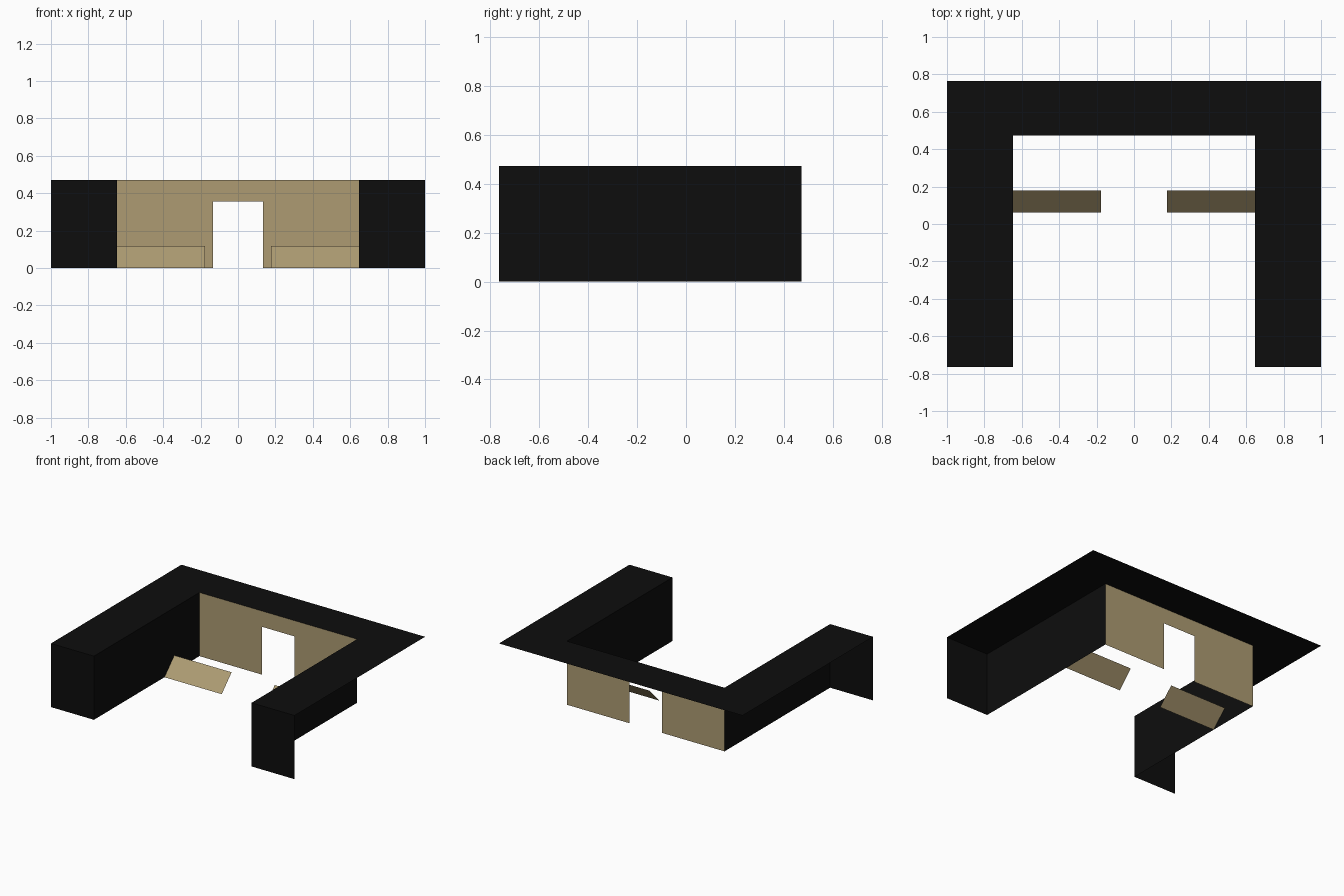
import bpy

cube = bpy.data.objects.get("Cube")
if cube:
    bpy.data.objects.remove(cube, do_unlink=True)


def make_material(name, rgb):
    mat = bpy.data.materials.new(name)
    mat.use_nodes = True
    mat.diffuse_color = (*rgb, 1)
    bsdf = next(n for n in mat.node_tree.nodes if n.type == 'BSDF_PRINCIPLED')
    bsdf.inputs["Base Color"].default_value = (*rgb, 1)
    return mat


black = make_material("black", (0.004, 0.004, 0.004))
tan = make_material("tan", (0.42, 0.33, 0.17))


def panel(name, outline, mat):
    """One flat sheet from its outline, counter-clockwise seen from its face."""
    mesh = bpy.data.meshes.new(name)
    mesh.from_pydata(outline, [], [range(len(outline))])
    mesh.materials.append(mat)
    obj = bpy.data.objects.new(name, mesh)
    bpy.context.collection.objects.link(obj)
    return obj


OUT, INN = 1.0, 0.647        # outer and inner half widths
FRONT, WALL, BACK = -0.765, 0.472, 0.765
H = 0.472                    # height
DOOR, DOOR_H = 0.134, 0.355  # doorway half width and height


def mirrored(half):
    """Complete a left-right symmetric outline from its +x half."""
    return half + [(-x, y, z) for x, y, z in reversed(half)]


# U-shaped top sheet, open towards the front
panel("top_sheet", mirrored([(INN, WALL, H), (INN, FRONT, H),
                             (OUT, FRONT, H), (OUT, BACK, H)])[::1], black)

# Back wall with a doorway
panel("back_wall", mirrored([(DOOR, WALL, DOOR_H), (DOOR, WALL, 0),
                             (INN, WALL, 0), (INN, WALL, H)]), tan)

# Wing walls, wing fronts and sloped ramps on each side
for side, s in (("left", 1), ("right", -1)):
    def sided(pts):
        pts = [(s * x, y, z) for x, y, z in pts]
        return pts if s > 0 else pts[::-1]

    panel(side + "_inner_wall", sided([(INN, WALL, 0), (INN, FRONT, 0),
                                       (INN, FRONT, H), (INN, WALL, H)]), black)
    panel(side + "_wing_front", sided([(INN, FRONT, 0), (OUT, FRONT, 0),
                                       (OUT, FRONT, H), (INN, FRONT, H)]), black)
    panel(side + "_ramp", sided([(0.177, 0.062, 0), (INN, 0.062, 0),
                                 (INN, 0.178, 0.118), (0.177, 0.178, 0.118)]), tan)
